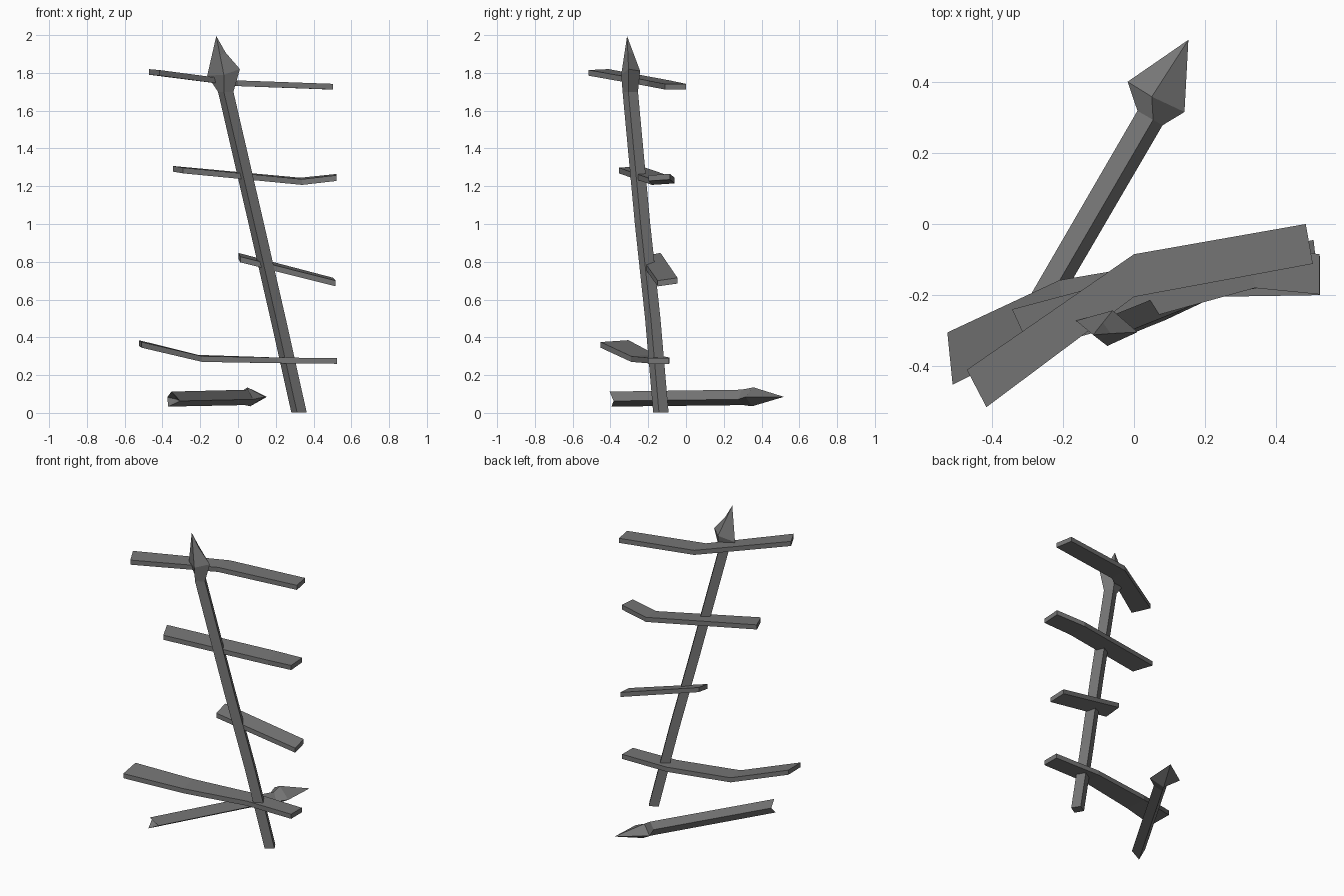
import bpy, bmesh, math
from mathutils import Vector

if "Cube" in bpy.data.objects:
    bpy.data.objects.remove(bpy.data.objects["Cube"])

iron = bpy.data.materials.new("dark_grey")
iron.diffuse_color = (0.18, 0.18, 0.18, 1)
iron.use_nodes = True
iron.node_tree.nodes["Principled BSDF"].inputs["Base Color"].default_value = iron.diffuse_color


def loft(name, rings, tail=None, tip=None):
    """Skin four-cornered rings; each end is flat, or fans to a point."""
    bm = bmesh.new()
    vs = [[bm.verts.new(p) for p in r] for r in rings]
    for a, b in zip(vs, vs[1:]):
        for i in range(4):
            j = (i + 1) % 4
            bm.faces.new((a[i], a[j], b[j], b[i]))
    for ring, point in ((vs[0], tail), (vs[-1], tip)):
        if point is None:
            bm.faces.new(ring)
        else:
            c = bm.verts.new(point)
            for i in range(4):
                bm.faces.new((ring[i], ring[(i + 1) % 4], c))
    bmesh.ops.recalc_face_normals(bm, faces=bm.faces)
    mesh = bpy.data.meshes.new(name)
    bm.to_mesh(mesh)
    bm.free()
    mesh.materials.append(iron)
    bpy.context.collection.objects.link(bpy.data.objects.new(name, mesh))


def square(center, u, v, r=0.042):
    """Twisted square section in the plane of u and v."""
    c, u, v = Vector(center), Vector(u), Vector(v)
    return [c + r * (math.cos(math.radians(a)) * u + math.sin(math.radians(a)) * v)
            for a in (76, 166, 256, 346)]


def plank(name, sections, t=0.03):
    """Each section: back edge x, y, z then front edge x, y, z."""
    rings = []
    up = Vector((0, 0, t / 2))
    for s in sections:
        b, f = Vector(s[:3]), Vector(s[3:])
        rings.append([b + up, f + up, f - up, b - up])
    loft(name, rings)


# Leaning pole with a spear-shaped top, slightly pinched on its right ridge
X, Y, Z = (1, 0, 0), (0, 1, 0), (0, 0, 1)
path = [(0.323, -0.133, 0.002), (0.212, -0.176, 0.5),
        (0.097, -0.23, 1.0), (-0.065, -0.295, 1.70)]
head = [(-0.06, -0.243, 1.81), (-0.163, -0.272, 1.785),
        (-0.075, -0.343, 1.79), (0.01, -0.304, 1.82)]
tip = Vector((-0.115, -0.312, 1.995))
pinched = [Vector(p).lerp(tip, 0.5) for p in head]
pinched[3].x -= 0.013
loft("pole", [square(p, X, Y) for p in path] + [head, pinched], tip=tip)

# Fallen arrow-ended stake lying beside it, with a notched broken tail
U, along = (0.866, -0.5, 0), Vector((0.5, 0.866, 0))
stake_head = [(0.05, 0.358, 0.135), (-0.018, 0.40, 0.09),
              (0.065, 0.35, 0.035), (0.142, 0.315, 0.085)]
stake_tail = square((-0.345, -0.372, 0.073), U, Z, 0.041)
stake_tail = [p + along * d for p, d in zip(stake_tail, (-0.032, 0.01, -0.032, 0.01))]
loft("fallen_stake",
     [stake_tail, square((0.045, 0.298, 0.082), U, Z, 0.042), stake_head],
     tail=(-0.328, -0.345, 0.073), tip=(0.153, 0.518, 0.085))

# Crooked cross planks, top to bottom
plank("plank_top", [
    (-0.47, -0.41, 1.805, -0.415, -0.515, 1.80),
    (0.0, -0.085, 1.745, 0.0, -0.205, 1.745),
    (0.483, 0.0, 1.727, 0.503, -0.112, 1.727)])
plank("plank_upper", [
    (-0.343, -0.24, 1.292, -0.29, -0.355, 1.283),
    (0.33, -0.06, 1.23, 0.34, -0.18, 1.222),
    (0.522, -0.085, 1.25, 0.522, -0.198, 1.243)])
plank("plank_middle", [
    (0.002, -0.135, 0.832, 0.012, -0.24, 0.812),
    (0.505, -0.045, 0.70, 0.517, -0.15, 0.685)])
plank("plank_lower", [
    (-0.525, -0.305, 0.37, -0.51, -0.452, 0.36),
    (-0.21, -0.158, 0.292, -0.19, -0.29, 0.285),
    (0.2, -0.088, 0.278, 0.21, -0.205, 0.278),
    (0.523, -0.09, 0.275, 0.523, -0.2, 0.275)])
